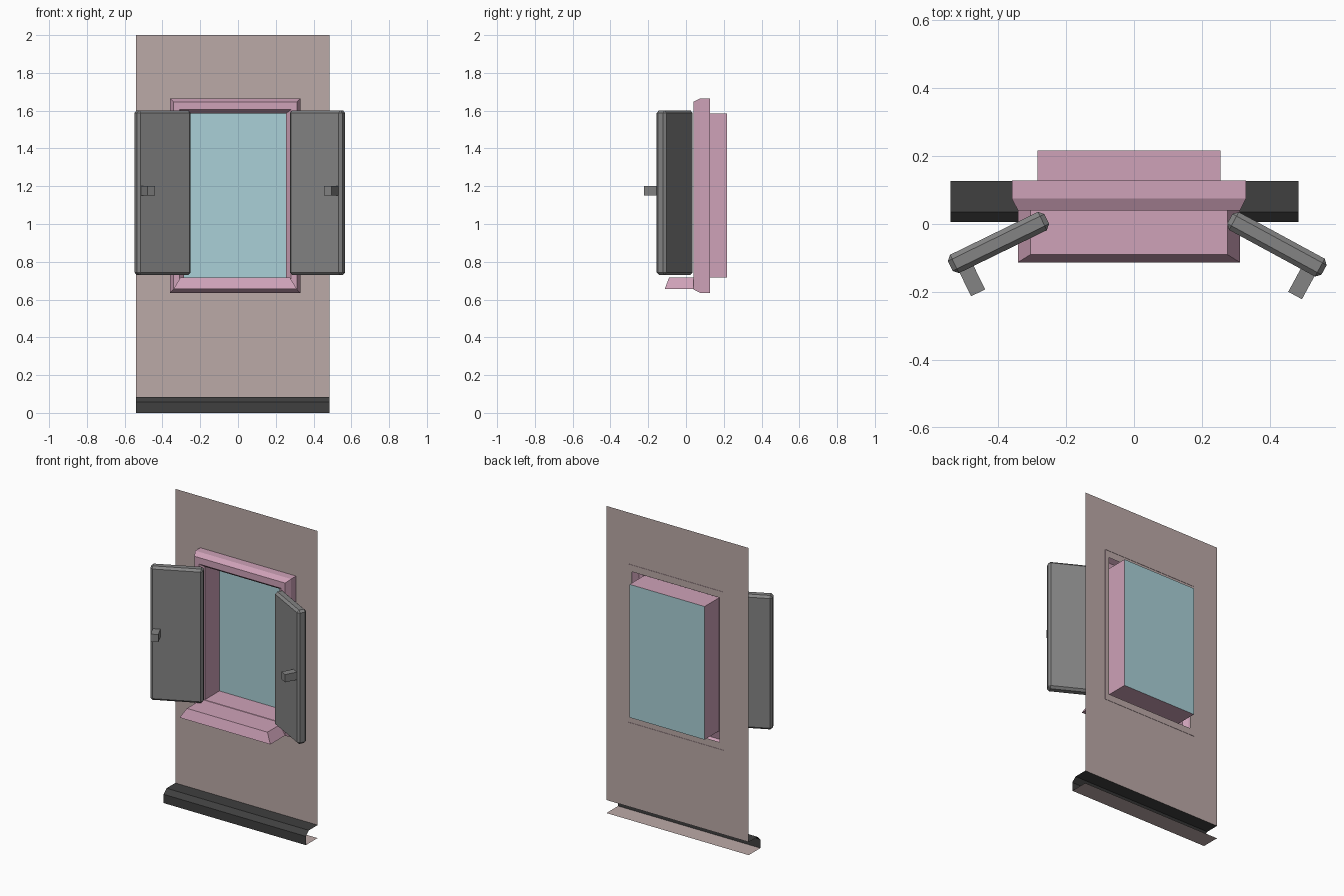
import bpy, bmesh
from math import radians
from mathutils import Matrix

if "Cube" in bpy.data.objects:
    bpy.data.objects.remove(bpy.data.objects["Cube"])


def material(name, rgb):
    m = bpy.data.materials.new(name)
    m.diffuse_color = (*rgb, 1)
    m.use_nodes = True
    m.node_tree.nodes["Principled BSDF"].inputs["Base Color"].default_value = m.diffuse_color
    return m


PINK = material("pink_trim", (0.62, 0.36, 0.48))
TAN = material("tan_plaster", (0.50, 0.40, 0.39))
TEAL = material("teal_glass", (0.40, 0.63, 0.68))
DARK = material("dark_skirting", (0.05, 0.05, 0.05))
GREY = material("grey_wood", (0.23, 0.23, 0.23))


def finish(name, bm, mat, recalc=True):
    if recalc:
        bmesh.ops.recalc_face_normals(bm, faces=bm.faces)
    me = bpy.data.meshes.new(name)
    bm.to_mesh(me)
    bm.free()
    me.materials.append(mat)
    ob = bpy.data.objects.new(name, me)
    bpy.context.collection.objects.link(ob)
    return ob


def rect(bm, x0, x1, z0, z1, y):
    return [bm.verts.new((x, y, z)) for x, z in ((x0, z0), (x1, z0), (x1, z1), (x0, z1))]


def bridge(bm, a, b):
    for i in range(4):
        j = (i + 1) % 4
        bm.faces.new((a[i], a[j], b[j], b[i]))


def strip(name, profile, mat):
    """Sweep a (y, z) profile across the wall width."""
    bm = bmesh.new()
    rows = [[bm.verts.new((x, y, z)) for x in (X0, X1)] for y, z in profile]
    for a, b in zip(rows, rows[1:]):
        bm.faces.new((a[0], b[0], b[1], a[1]))
    return finish(name, bm, mat, False)


def box(bm, x0, x1, y0, y1, z0, z1):
    a, b = rect(bm, x0, x1, z0, z1, y0), rect(bm, x0, x1, z0, z1, y1)
    bridge(bm, a, b)
    bm.faces.new(a)
    bm.faces.new(b[::-1])


X0, X1, WALL_Y = -0.54, 0.485, 0.126

# wall sheet with window hole
bm = bmesh.new()
bridge(bm, rect(bm, X0, X1, 0.085, 2.0, WALL_Y), rect(bm, -0.33, 0.30, 0.68, 1.62, WALL_Y))
for f in bm.faces:
    f.normal_update()
    if f.normal.y > 0:
        f.normal_flip()
finish("wall", bm, TAN, False)

# skirting and its underside
strip("skirting", [(WALL_Y, 0.085), (0.036, 0.085), (0.006, 0.057), (0.006, 0)], DARK)
strip("floor_strip", [(0.006, 0), (WALL_Y, 0)], TAN)

# window surround and deep reveal: x0, x1, z0, z1, y per ring
RINGS = [(-0.36, 0.33, 0.635, 1.665, 0.128),
         (-0.36, 0.33, 0.635, 1.665, 0.075),
         (-0.342, 0.312, 0.653, 1.647, 0.04),
         (-0.31, 0.28, 0.695, 1.605, 0.04),
         (-0.285, 0.255, 0.718, 1.585, 0.065),
         (-0.285, 0.255, 0.718, 1.585, 0.216)]
bm = bmesh.new()
loops = [rect(bm, *r) for r in RINGS]
for a, b in zip(loops, loops[1:]):
    bridge(bm, a, b)
finish("window_frame", bm, PINK)

# glass pane closing the back of the reveal
bm = bmesh.new()
bm.faces.new(rect(bm, *RINGS[-1]))
finish("glass", bm, TEAL, False)

# sill with sloped front and ends
bm = bmesh.new()
base = [(-0.342, 0.05), (-0.342, -0.113), (0.312, -0.113), (0.312, 0.05)]
top = [(-0.305, 0.066), (-0.305, -0.09), (0.275, -0.09), (0.275, 0.066)]
a = [bm.verts.new((x, y, 0.655)) for x, y in base]
b = [bm.verts.new((x, y, 0.716)) for x, y in top]
bridge(bm, a, b)
bm.faces.new(a)
bm.faces.new(b)
finish("sill", bm, PINK)

# opened shutters with chamfered edges, each with a handle
for side, s, hinge, angle in (("left", -1, 0.274, 26), ("right", 1, 0.300, 28.5)):
    place = Matrix.Translation((s * hinge, 0.04, 0)) @ Matrix.Rotation(radians(-s * angle), 4, 'Z')
    for part, u0, u1, n0, n1, z0, z1, bev in (
            ("shutter", -0.004, 0.312, 0, 0.06, 0.73, 1.602, 0.014),
            ("handle", 0.25, 0.296, 0.055, 0.137, 1.15, 1.2, 0)):
        bm = bmesh.new()
        box(bm, *sorted((s * u0, s * u1)), -n1, -n0, z0, z1)
        if bev:
            bmesh.ops.bevel(bm, geom=bm.edges[:], offset=bev, segments=1, affect='EDGES')
        bm.transform(place)
        finish(f"{side}_{part}", bm, GREY)
